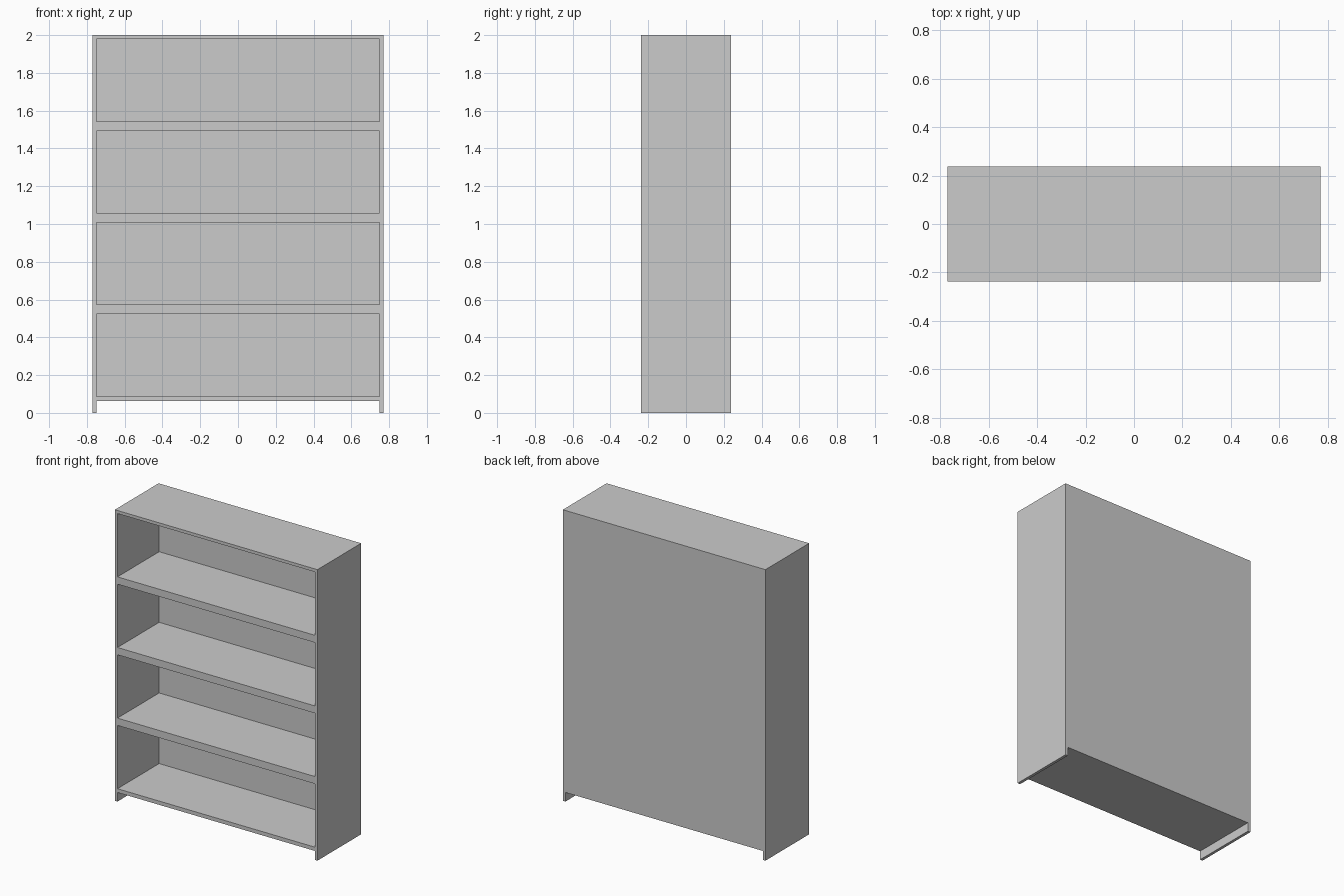
import bpy
import bmesh
from mathutils import Matrix, Vector

if "Cube" in bpy.data.objects:
    bpy.data.objects.remove(bpy.data.objects["Cube"])

W, D, H = 0.77, 0.2375, 2.0      # half width, half depth, height
INNER = 0.75                     # half width of the openings
BACK = 0.215                     # inner face of the back panel


def add_box(bm, lo, hi):
    lo, hi = Vector(lo), Vector(hi)
    m = Matrix.Translation((lo + hi) / 2) @ Matrix.Diagonal((*(hi - lo), 1))
    bmesh.ops.create_cube(bm, size=1, matrix=m)


def boxes_object(name, boxes):
    bm = bmesh.new()
    for lo, hi in boxes:
        add_box(bm, lo, hi)
    mesh = bpy.data.meshes.new(name)
    bm.to_mesh(mesh)
    bm.free()
    ob = bpy.data.objects.new(name, mesh)
    bpy.context.collection.objects.link(ob)
    return ob


# Solid outer block of the bookcase
case = boxes_object("bookcase", [((-W, -D, 0), (W, D, H))])

# Four shelf compartments, open at the front, plus the gap between the feet
holes = []
for i in range(4):
    z = 0.088 + i * 0.4853
    holes.append(((-INNER, -D - 0.1, z), (INNER, BACK, z + 0.435)))
holes.append(((-INNER, -D - 0.1, -0.1), (INNER, D + 0.1, 0.062)))
cutter = boxes_object("compartment_cutter", holes)
cutter.hide_render = True

# Carve the compartments, then drop the cutter
mod = case.modifiers.new("compartments", 'BOOLEAN')
mod.operation = 'DIFFERENCE'
mod.solver = 'EXACT'
mod.object = cutter
bpy.context.view_layer.objects.active = case
case.select_set(True)
bpy.ops.object.modifier_apply(modifier=mod.name)
bpy.data.objects.remove(cutter)
